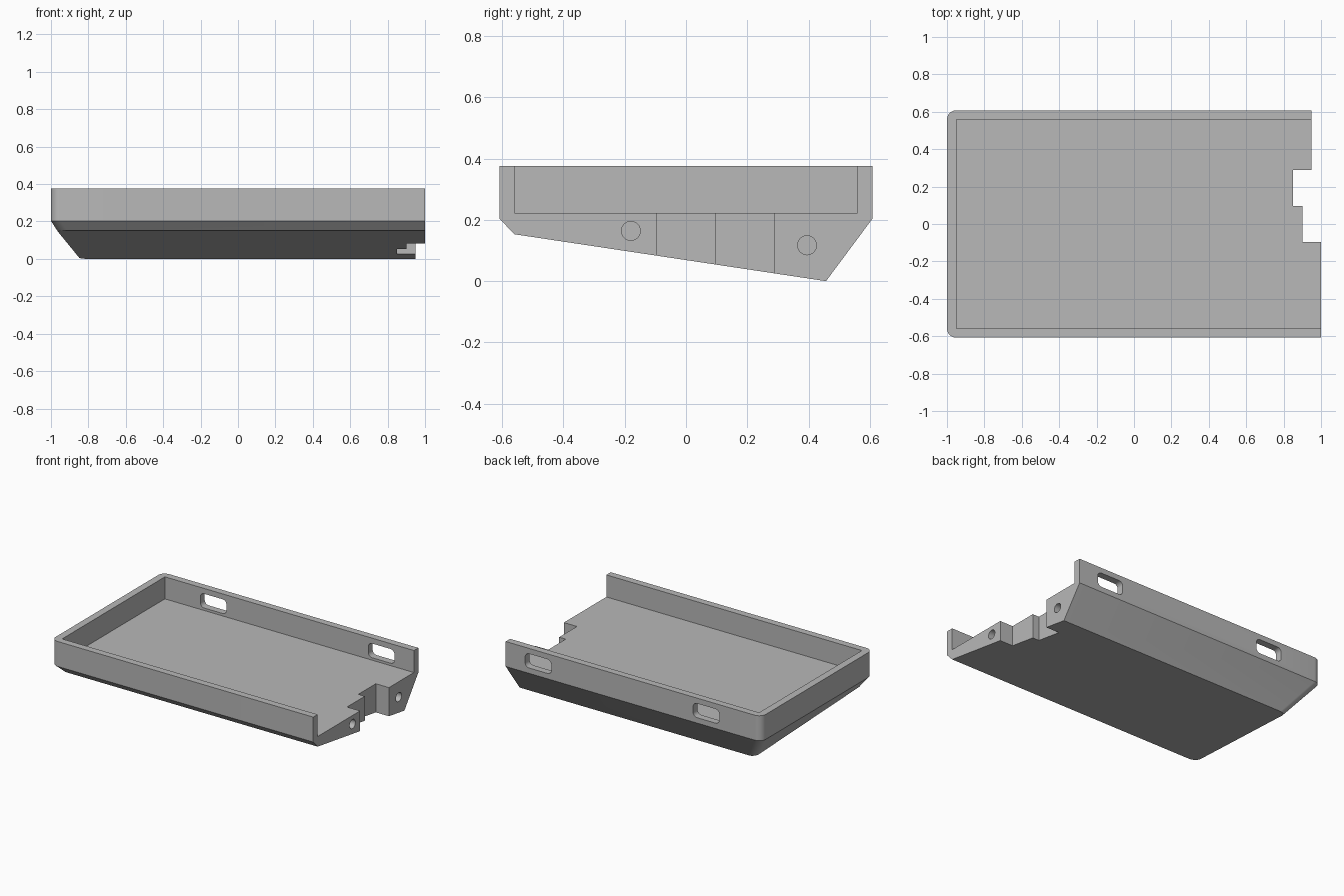
import bpy
import bmesh
from math import cos, sin, pi, radians
from mathutils import Vector

if "Cube" in bpy.data.objects:
    bpy.data.objects.remove(bpy.data.objects["Cube"], do_unlink=True)

grey = bpy.data.materials.new("plain grey")
grey.use_nodes = True
grey.diffuse_color = (0.48, 0.48, 0.48, 1)
grey.node_tree.nodes["Principled BSDF"].inputs["Base Color"].default_value = grey.diffuse_color


def add_object(name, bm):
    bmesh.ops.recalc_face_normals(bm, faces=bm.faces)
    mesh = bpy.data.meshes.new(name)
    bm.to_mesh(mesh)
    bm.free()
    mesh.materials.append(grey)
    obj = bpy.data.objects.new(name, mesh)
    bpy.context.collection.objects.link(obj)
    return obj


def arc(cx, cy, r, start, end, steps=8):
    angles = [radians(start + (end - start) * i / steps) for i in range(steps + 1)]
    return [(cx + r * cos(a), cy + r * sin(a)) for a in angles]


def rounded_rect(x0, x1, y0, y1, r):
    return (arc(x1 - r, y1 - r, r, 0, 90) + arc(x0 + r, y1 - r, r, 90, 180)
            + arc(x0 + r, y0 + r, r, 180, 270) + arc(x1 - r, y0 + r, r, 270, 360))


def prism(name, profile, place, lo, hi):
    """Extrude a 2D profile; place maps (u, v, depth) to a point."""
    bm = bmesh.new()
    rings = [[bm.verts.new(place(u, v, d)) for u, v in profile] for d in (lo, hi)]
    bm.faces.new(rings[0])
    bm.faces.new(rings[1][::-1])
    n = len(profile)
    for i in range(n):
        j = (i + 1) % n
        bm.faces.new((rings[0][i], rings[0][j], rings[1][j], rings[1][i]))
    return add_object(name, bm)


def along_x(u, v, d):
    return Vector((d, u, v))


def along_y(u, v, d):
    return Vector((u, d, v))


def along_z(u, v, d):
    return Vector((u, v, d))


# Outline with a square right end and two rounded left corners
def outline(left_front, left_back, y0, y1, r=0.05):
    return ([(1, y0), (1, y1)]
            + arc(left_back + r, y1 - r, r, 90, 180)
            + arc(left_front + r, y0 + r, r, 180, 270))


# Body: straight rim above a sloping, tapered underside
RIM_Z, TOP_Z = 0.203, 0.375
FRONT_Y, BACK_Y, FRONT_Z = -0.56, 0.457, 0.153
bm = bmesh.new()
for z in (RIM_Z, TOP_Z):
    for x, y in outline(-1, -1, -0.608, 0.608):
        bm.verts.new((x, y, z))
for x, y in outline(-0.963, -0.85, FRONT_Y, BACK_Y):
    bm.verts.new((x, y, FRONT_Z * (BACK_Y - y) / (BACK_Y - FRONT_Y)))
bmesh.ops.convex_hull(bm, input=bm.verts)
bmesh.ops.dissolve_limit(bm, angle_limit=radians(1), verts=bm.verts, edges=bm.edges)
tray = add_object("tray_body", bm)

# Cutters: tray interior, stepped right end, screw holes, back wall slots
steps = [(1.2, -0.097), (0.9, -0.097), (0.9, 0.097), (0.85, 0.097),
         (0.85, 0.288), (0.95, 0.288), (0.95, 0.8), (1.2, 0.8)]
inside = [(-0.95, -0.56), (1.3, -0.56), (1.3, 0.56), (-0.95, 0.56)]
cutters = [prism("interior_cutter", inside, along_z, 0.223, 0.6),
           prism("step_cutter", steps, along_z, -0.2, 0.7)]
for y, z, end in ((-0.18, 0.164, 1.0), (0.395, 0.117, 0.95)):
    hole = arc(y, z, 0.031, 0, 345, 23)
    cutters.append(prism("hole_cutter", hole, along_x, end - 0.2, end + 0.1))
for x in (-0.58, 0.702):
    slot = rounded_rect(x - 0.1, x + 0.1, 0.24, 0.338, 0.03)
    cutters.append(prism("slot_cutter", slot, along_y, 0.5, 0.7))

bpy.ops.object.select_all(action="DESELECT")
bpy.context.view_layer.objects.active = tray
tray.select_set(True)
for cutter in cutters:
    cutter.hide_render = True
    mod = tray.modifiers.new("cut", "BOOLEAN")
    mod.operation = "DIFFERENCE"
    mod.solver = "EXACT"
    mod.object = cutter
    bpy.ops.object.modifier_apply(modifier=mod.name)
    bpy.data.objects.remove(cutter, do_unlink=True)

bpy.ops.object.shade_smooth_by_angle(angle=radians(20))
